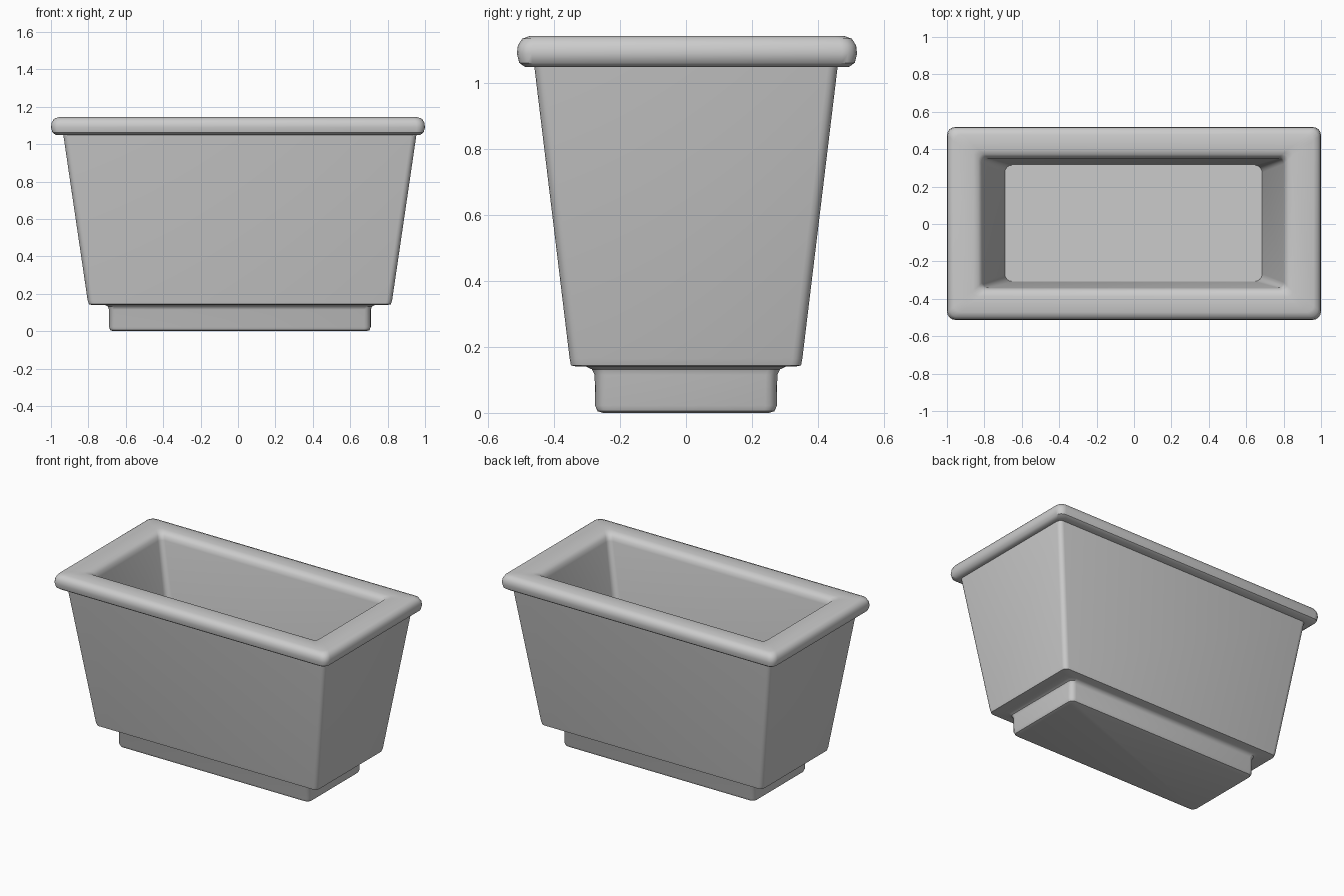
import bpy, bmesh, math

CORNER_STEPS = 5


def ring(bm, hx, hy, z, r, cx=0.0, cy=0.0):
    """Rounded rectangle loop with half sizes hx, hy and corner radius r."""
    verts = []
    for i, (sx, sy) in enumerate([(1, 1), (-1, 1), (-1, -1), (1, -1)]):
        for k in range(CORNER_STEPS):
            a = math.pi / 2 * (i + k / (CORNER_STEPS - 1))
            verts.append(bm.verts.new((cx + sx * (hx - r) + r * math.cos(a),
                                       cy + sy * (hy - r) + r * math.sin(a), z)))
    return verts


def loft(name, rings):
    """Skin a stack of rounded rectangles and cap both ends."""
    bm = bmesh.new()
    loops = [ring(bm, *r) for r in rings]
    for a, b in zip(loops, loops[1:]):
        for i in range(len(a)):
            j = (i + 1) % len(a)
            bm.faces.new((a[i], a[j], b[j], b[i]))
    bm.faces.new(loops[0][::-1])
    bm.faces.new(loops[-1])
    bmesh.ops.recalc_face_normals(bm, faces=bm.faces)
    mesh = bpy.data.meshes.new(name)
    bm.to_mesh(mesh)
    bm.free()
    obj = bpy.data.objects.new(name, mesh)
    bpy.context.collection.objects.link(obj)
    bpy.context.view_layer.objects.active = obj
    obj.select_set(True)
    bpy.ops.object.shade_smooth_by_angle(angle=math.radians(40))
    obj.select_set(False)
    return obj


# half x, half y, z, corner radius, centre x, centre y
loft("planter", [
    # foot
    (0.675, 0.252, 0.000, 0.020, 0.01),
    (0.692, 0.268, 0.005, 0.030, 0.01),
    (0.700, 0.276, 0.022, 0.035, 0.01),
    (0.700, 0.277, 0.115, 0.035, 0.01),
    (0.706, 0.285, 0.132, 0.035, 0.01),
    (0.722, 0.302, 0.140, 0.035, 0.01),
    # tapered body
    (0.790, 0.330, 0.140, 0.030, 0.01),
    (0.807, 0.349, 0.144, 0.030, 0.01),
    (0.814, 0.353, 0.165, 0.030, 0.01),
    (0.944, 0.460, 1.050, 0.030, 0.01),
    # rolled rim
    (0.975, 0.492, 1.050, 0.035, 0.0, 0.003),
    (0.992, 0.509, 1.062, 0.040, 0.0, 0.003),
    (1.000, 0.516, 1.090, 0.045, 0.0, 0.003),
    (0.996, 0.513, 1.115, 0.045, 0.0, 0.003),
    (0.984, 0.500, 1.135, 0.040, 0.0, 0.003),
    (0.960, 0.475, 1.144, 0.035, 0.0, 0.003),
    (0.855, 0.393, 1.144, 0.030, -0.004, 0.005),
    (0.828, 0.368, 1.137, 0.030, -0.004, 0.005),
    (0.811, 0.352, 1.120, 0.030, -0.004, 0.005),
    (0.804, 0.346, 1.095, 0.030, -0.004, 0.005),
    # inner walls down to the floor
    (0.688, 0.311, 0.400, 0.040, -0.003, 0.004),
])
